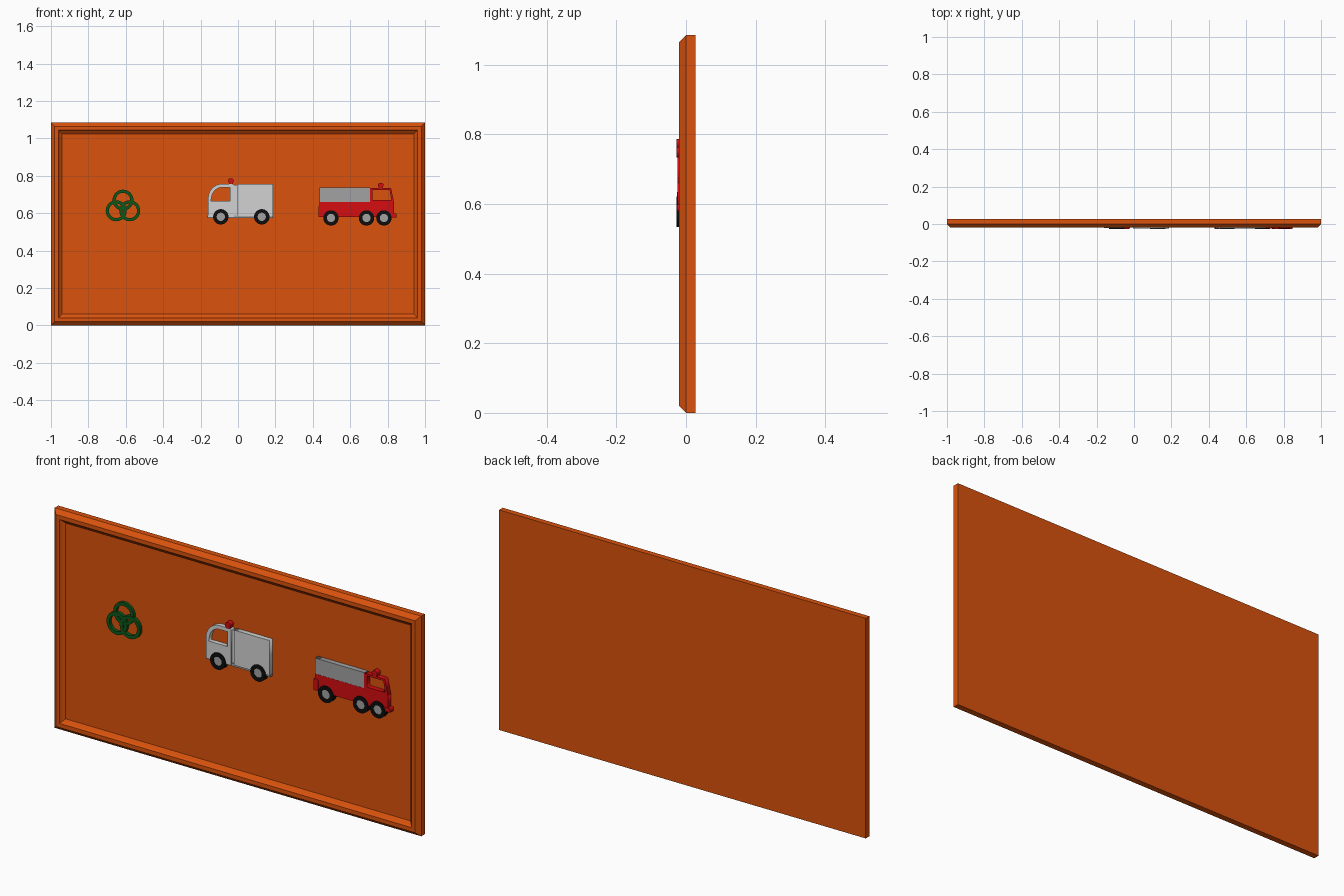
import bpy, bmesh, math

if "Cube" in bpy.data.objects:
    bpy.data.objects.remove(bpy.data.objects["Cube"])


def material(name, rgb):
    m = bpy.data.materials.new(name)
    m.diffuse_color = (*rgb, 1)
    m.use_nodes = True
    m.node_tree.nodes["Principled BSDF"].inputs["Base Color"].default_value = m.diffuse_color
    return m


ORANGE = material("orange", (0.70, 0.085, 0.004))
GREEN = material("dark green", (0.004, 0.095, 0.010))
WHITE = material("off white", (0.65, 0.65, 0.65))
GREY = material("grey", (0.36, 0.36, 0.36))
RED = material("red", (0.66, 0.004, 0.005))
BLACK = material("black", (0.004, 0.004, 0.004))


def circle(x, z, r, n=32):
    return [(x + r * math.cos(2 * math.pi * i / n), z + r * math.sin(2 * math.pi * i / n))
            for i in range(n)]


def arc(x, z, rx, rz, a0, a1, n=8):
    angles = [math.radians(a0 + (a1 - a0) * i / n) for i in range(n + 1)]
    return [(x + rx * math.cos(a), z + rz * math.sin(a)) for a in angles]


def box(x0, x1, z0, z1):
    return [(x0, z0), (x1, z0), (x1, z1), (x0, z1)]


def plate(name, outlines, front, mat, back=0.002):
    """Flat cut-out in the xz plane; inner outlines become holes."""
    cu = bpy.data.curves.new(name, 'CURVE')
    cu.dimensions = '2D'
    cu.fill_mode = 'BOTH'
    cu.extrude = (back - front) / 2
    for pts in outlines:
        s = cu.splines.new('POLY')
        s.points.add(len(pts) - 1)
        for p, (x, z) in zip(s.points, pts):
            p.co = (x, z, 0, 1)
        s.use_cyclic_u = True
    cu.materials.append(mat)
    ob = bpy.data.objects.new(name, cu)
    bpy.context.collection.objects.link(ob)
    ob.rotation_euler.x = math.pi / 2
    ob.location.y = (front + back) / 2
    bpy.ops.object.select_all(action='DESELECT')
    ob.select_set(True)
    bpy.context.view_layer.objects.active = ob
    bpy.ops.object.convert(target='MESH')
    return bpy.context.object


# board with moulded frame: (inset, y) rings from the back to the sunken panel
HEIGHT = 1.085
bm = bmesh.new()
rings = []
for inset, y in [(0, 0.028), (0, 0), (0.02, -0.02), (0.04, -0.02), (0.045, -0.012), (0.06, 0)]:
    rings.append([bm.verts.new((x, y, z))
                  for x, z in box(inset - 1, 1 - inset, inset, HEIGHT - inset)])
for a, b in zip(rings, rings[1:]):
    for i in range(4):
        j = (i + 1) % 4
        bm.faces.new((a[i], a[j], b[j], b[i]))
bm.faces.new(rings[0])
bm.faces.new(rings[-1])
bmesh.ops.recalc_face_normals(bm, faces=bm.faces)
me = bpy.data.meshes.new("framed_board")
bm.to_mesh(me)
bm.free()
me.materials.append(ORANGE)
bpy.context.collection.objects.link(bpy.data.objects.new("framed_board", me))

# three interlaced green rings
for i in range(3):
    a = math.radians(90 + 120 * i)
    x, z = -0.615 + 0.042 * math.cos(a), 0.632 + 0.038 * math.sin(a)
    plate("green_ring", [circle(x, z, 0.056), circle(x, z, 0.039)], -0.014 - 0.001 * i, GREEN)


def wheel(name, x, z):
    plate(name + "_tyre", [circle(x, z, 0.041), circle(x, z, 0.022)], -0.028, BLACK)
    plate(name + "_hub", [circle(x, z, 0.022)], -0.026, GREY)


def beacon(name, x, z):
    dome = [(x + 0.009, z), *arc(x, z + 0.018, 0.015, 0.012, -20, 200, 12), (x - 0.009, z)]
    plate(name, [dome], -0.027, RED)


# white van: cab with rounded nose and open window, cargo box, sill
cab = [(-0.16, 0.58), (-0.022, 0.58), (-0.022, 0.757), (-0.085, 0.757),
       *arc(-0.085, 0.68, 0.075, 0.077, 90, 180)]
cab_window = [(-0.145, 0.665), (-0.043, 0.665), (-0.043, 0.738),
              *arc(-0.085, 0.68, 0.056, 0.058, 90, 165)]
plate("van_cab", [cab, cab_window], -0.022, WHITE)
plate("van_cab_gap", [box(-0.022, -0.006, 0.58, 0.75)], -0.014, WHITE)
plate("van_cargo_box", [box(-0.006, 0.188, 0.584, 0.757)], -0.024, WHITE)
plate("van_sill", [box(-0.162, 0.188, 0.574, 0.588)], -0.019, GREY)
beacon("van_beacon", -0.038, 0.757)
for x in (-0.092, 0.127):
    wheel("van_wheel", x, 0.581)

# red truck: chassis, slanted cab with window, grey load box, bumpers
plate("truck_body", [box(0.437, 0.835, 0.58, 0.66)], -0.024, RED)
truck_cab = [(0.705, 0.655), (0.835, 0.655), (0.818, 0.735), (0.705, 0.735)]
truck_window = [(0.72, 0.67), (0.82, 0.67), (0.81, 0.725), (0.72, 0.725)]
plate("truck_cab", [truck_cab, truck_window], -0.0245, RED)
plate("truck_load_box", [box(0.437, 0.705, 0.661, 0.738)], -0.025, GREY)
plate("truck_rear_bumper", [box(0.43, 0.455, 0.58, 0.635)], -0.026, RED)
plate("truck_front_bumper", [box(0.815, 0.847, 0.578, 0.598)], -0.026, RED)
beacon("truck_beacon", 0.763, 0.733)
for x in (0.497, 0.687, 0.78):
    wheel("truck_wheel", x, 0.575)
